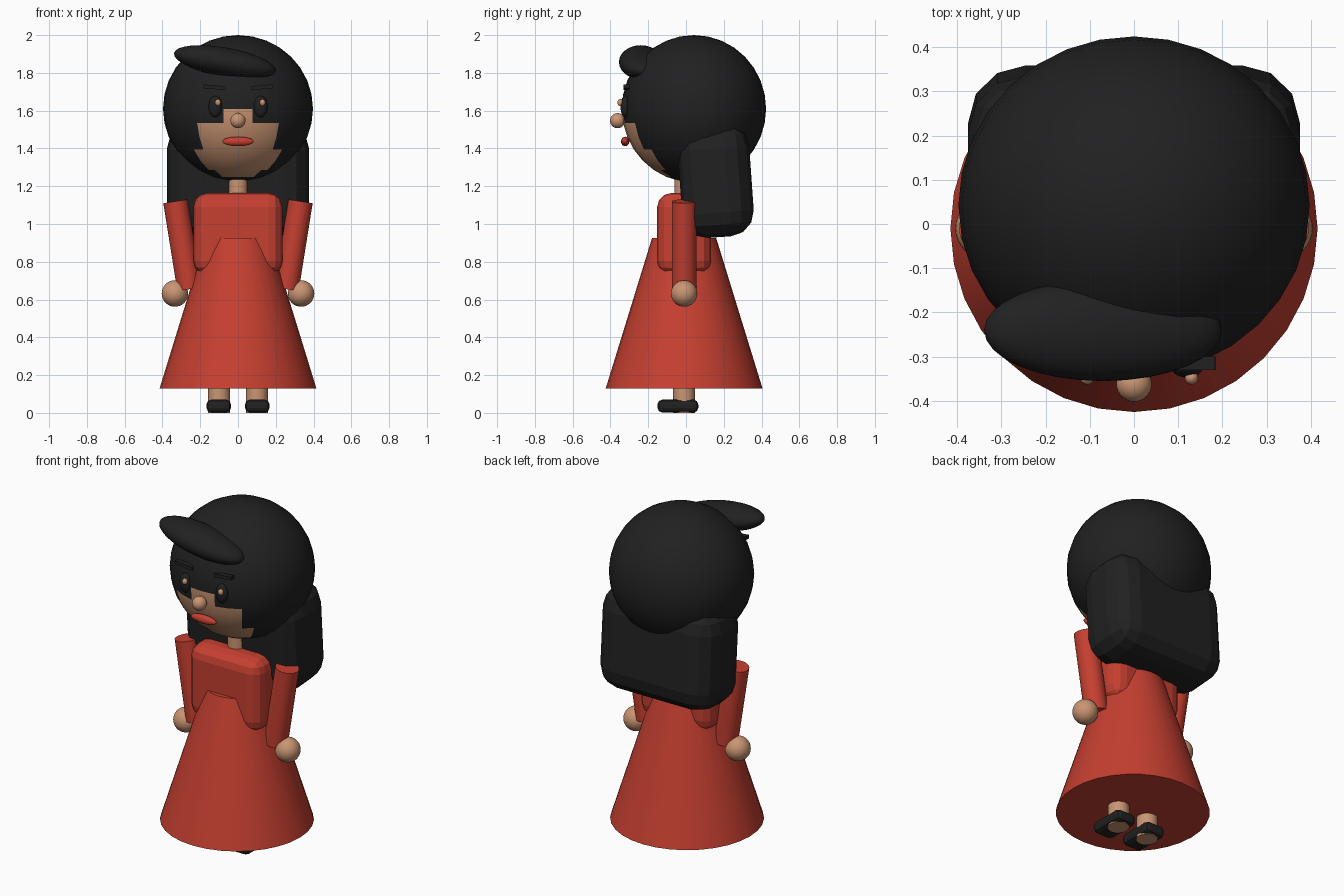
import bpy, bmesh, math
from mathutils import Vector

cube = bpy.data.objects.get("Cube")
if cube:
    bpy.data.objects.remove(cube, do_unlink=True)


def material(name, rgb):
    m = bpy.data.materials.new(name)
    m.use_nodes = True
    m.diffuse_color = (*rgb, 1)
    for node in m.node_tree.nodes:
        if node.type == 'BSDF_PRINCIPLED':
            node.inputs["Base Color"].default_value = (*rgb, 1)
    return m


BLACK = material("soft black", (0.015, 0.015, 0.015))
SKIN = material("warm skin", (0.59, 0.30, 0.17))
RED = material("dress red", (0.56, 0.05, 0.03))


def finish(name, bm, mat, loc, smooth=True):
    mesh = bpy.data.meshes.new(name)
    bm.to_mesh(mesh)
    bm.free()
    mesh.materials.append(mat)
    if smooth:
        mesh.shade_smooth()
        mesh.set_sharp_from_angle(angle=math.radians(35))
    ob = bpy.data.objects.new(name, mesh)
    ob.location = loc
    bpy.context.scene.collection.objects.link(ob)
    return ob


def ball(name, mat, loc, radii, tilt=0):
    bm = bmesh.new()
    bmesh.ops.create_uvsphere(bm, u_segments=32, v_segments=16, radius=1)
    ob = finish(name, bm, mat, loc)
    ob.scale = radii
    ob.rotation_euler.y = math.radians(tilt)
    return ob


def tube(name, mat, start, end, r1, r2):
    """Capped cylinder or cone running from start to end."""
    start, end = Vector(start), Vector(end)
    axis = end - start
    bm = bmesh.new()
    bmesh.ops.create_cone(bm, cap_ends=True, segments=32,
                          radius1=r1, radius2=r2, depth=axis.length)
    ob = finish(name, bm, mat, (start + end) / 2)
    ob.rotation_euler = axis.to_track_quat('Z', 'Y').to_euler()
    return ob


def block(name, mat, loc, half, bevel=0, segments=3):
    bm = bmesh.new()
    bmesh.ops.create_cube(bm, size=2)
    bmesh.ops.scale(bm, vec=half, verts=bm.verts)
    if bevel:
        bmesh.ops.bevel(bm, geom=bm.edges[:], offset=bevel, segments=segments,
                        profile=0.5, affect='EDGES')
    return finish(name, bm, mat, loc, smooth=False)


BODY_Y = -0.01

# Head: hair cap whose lower front faces form the skin of the face
head = ball("head", BLACK, (0, 0.042, 1.61), (0.397, 0.382, 0.39))
head.data.materials.append(SKIN)
face_axis = Vector((0, -0.8, -0.6))
for poly in head.data.polygons:
    if poly.center.normalized().dot(face_axis) > 0.834:
        poly.material_index = 1

# Hair: swept forelock and long back hair
ball("forelock", BLACK, (-0.07, -0.24, 1.857), (0.273, 0.115, 0.077), tilt=10)
back_hair = block("back_hair", BLACK, (0, 0.157, 1.23), (0.375, 0.19, 0.3), 0.13)
back_hair.rotation_euler.x = math.radians(4)

# Face
ball("nose", SKIN, (0, -0.362, 1.547), (0.04, 0.04, 0.04))
ball("mouth", RED, (0, -0.322, 1.437), (0.083, 0.022, 0.025))

# Dress and neck
tube("neck", SKIN, (0, BODY_Y, 1.12), (0, BODY_Y, 1.35), 0.052, 0.052)
block("bodice", RED, (0, BODY_Y, 0.947), (0.236, 0.143, 0.217), 0.075)
tube("skirt", RED, (0, BODY_Y, 0.13), (0, BODY_Y, 0.925), 0.415, 0.17)

# Paired parts
for side, s in (("left", 1), ("right", -1)):
    ball(side + "_eye", BLACK, (s * 0.12, -0.322, 1.622), (0.036, 0.025, 0.057))
    ball(side + "_eye_glint", SKIN, (0.012 + s * 0.118, -0.348, 1.643),
         (0.015, 0.015, 0.018))
    brow = block(side + "_brow", BLACK, (s * 0.128, -0.315, 1.724),
                 (0.056, 0.015, 0.01))
    brow.rotation_euler.y = math.radians(-s * 5)
    tube(side + "_arm", RED, (s * 0.257, BODY_Y, 0.655),
         (s * 0.331, BODY_Y, 1.12), 0.065, 0.065)
    ball(side + "_hand", SKIN, (s * 0.334, BODY_Y, 0.632), (0.07, 0.07, 0.07))
    tube(side + "_leg", SKIN, (s * 0.1, BODY_Y, 0), (s * 0.1, BODY_Y, 0.3),
         0.058, 0.058)
    block(side + "_shoe", BLACK, (s * 0.102, -0.043, 0.036),
          (0.065, 0.108, 0.034), 0.025, 2)
